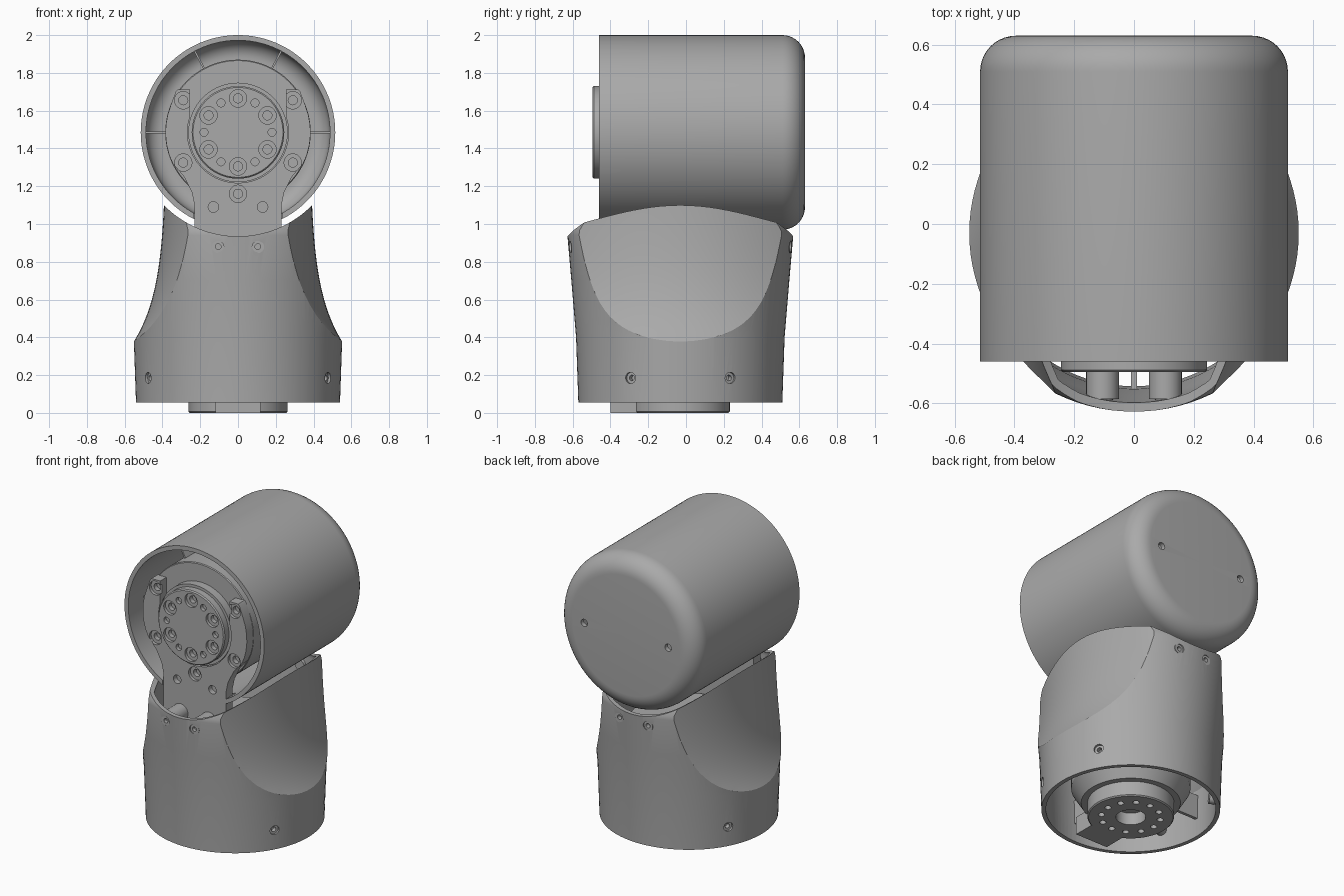
import bpy, bmesh
from math import sin, cos, pi, radians, exp, sqrt
from mathutils import Vector, Matrix

if "Cube" in bpy.data.objects:
    bpy.data.objects.remove(bpy.data.objects["Cube"])

grey = bpy.data.materials.new("plain grey")
grey.use_nodes = True
grey.diffuse_color = (0.4, 0.4, 0.4, 1)
grey.node_tree.nodes["Principled BSDF"].inputs["Base Color"].default_value = grey.diffuse_color

HEAD = Vector((0, 0, 1.485))     # axis of the head runs along y through here
FOOT = Vector((0, -0.03, 0))     # upright axis of the base
TO_Y = Matrix.Rotation(-pi / 2, 4, 'X')


def finish(name, bm):
    bmesh.ops.remove_doubles(bm, verts=bm.verts, dist=1e-5)
    bmesh.ops.recalc_face_normals(bm, faces=bm.faces)
    me = bpy.data.meshes.new(name)
    bm.to_mesh(me)
    bm.free()
    ob = bpy.data.objects.new(name, me)
    bpy.context.collection.objects.link(ob)
    return ob


def lathe(name, profile, origin, turn=Matrix(), steps=96):
    """Spin (radius, height) points into a solid."""
    bm = bmesh.new()
    vs = [bm.verts.new((r, 0, h)) for r, h in profile]
    es = [bm.edges.new(p) for p in zip(vs, vs[1:])]
    bmesh.ops.spin(bm, geom=vs + es, cent=(0, 0, 0), axis=(0, 0, 1),
                   angle=2 * pi, steps=steps)
    bm.transform(Matrix.Translation(origin) @ turn)
    return finish(name, bm)


def rods(name, r, spans, sides=24):
    """Cylinders between pairs of points, in one object."""
    bm = bmesh.new()
    for a, b in spans:
        a, b = Vector(a), Vector(b)
        turn = (b - a).to_track_quat('Z', 'Y').to_matrix().to_4x4()
        bmesh.ops.create_cone(bm, cap_ends=True, segments=sides, radius1=r, radius2=r,
                              depth=(b - a).length,
                              matrix=Matrix.Translation((a + b) / 2) @ turn)
    return finish(name, bm)


def boxes(name, items):
    """Boxes given as (centre, size, angle about the head axis)."""
    bm = bmesh.new()
    for c, s, ang in items:
        m = Matrix.Rotation(ang, 4, 'Y') @ Matrix.Translation(c) @ Matrix.Diagonal((*s, 1))
        bmesh.ops.create_cube(bm, size=1, matrix=m)
    return finish(name, bm)


def boolean(ob, tool, op='DIFFERENCE'):
    mod = ob.modifiers.new("cut", 'BOOLEAN')
    mod.operation, mod.solver, mod.object = op, 'EXACT', tool
    dg = bpy.context.evaluated_depsgraph_get()
    me = bpy.data.meshes.new_from_object(ob.evaluated_get(dg))
    ob.modifiers.clear()
    ob.data = me
    bpy.data.objects.remove(tool)
    return ob


def along_y(points, y0, y1):
    return [((x, y0, z), (x, y1, z)) for x, z in points]


def ring(r, angles):
    return [(r * cos(radians(a)), HEAD.z + r * sin(radians(a))) for a in angles]


def screw_holes(ob, points, face, wide=0.046, narrow=0.024):
    """Counterbored holes sunk from a front face."""
    boolean(ob, rods("bore", wide, along_y(points, face - 0.02, face + 0.02)))
    boolean(ob, rods("socket", narrow, along_y(points, face - 0.02, face + 0.05)))


# Base: flared tube, flanks scooped, top cradling the head
def waist(inset):
    bm = bmesh.new()
    ys = [-0.7 + 1.4 * i / 28 for i in range(29)]
    loops = []
    for i in range(49):
        z = -0.1 + 1.4 * i / 48
        w = 0.38 + 0.167 * exp((0.385 - z) / 0.274) - inset
        side = [(w - 0.475 * y * y, y) for y in ys]
        pts = side + [(-x, y) for x, y in reversed(side)]
        loops.append([bm.verts.new((x, y + FOOT.y, z)) for x, y in pts])
    n = len(loops[0])
    for a, b in zip(loops, loops[1:]):
        for j in range(n):
            bm.faces.new((a[j], a[(j + 1) % n], b[(j + 1) % n], b[j]))
    bm.faces.new(loops[0])
    bm.faces.new(loops[-1])
    return finish("waist", bm)


def base_solid(name, inset, low, high):
    prof = [(0.54, low), (0.552, 0.4), (0.577, 0.7), (0.598, 0.94), (0.596, 0.965),
            (0.582, 1.0), (0.5, high)]
    prof = [(0, low)] + [(r - inset, z) for r, z in prof] + [(0, high)]
    return boolean(lathe(name, prof, FOOT), waist(inset), 'INTERSECT')


base = base_solid("base_shell", 0, 0.055, 1.13)
boolean(base, base_solid("base_hollow", 0.03, -0.05, 1.2))
boolean(base, rods("cradle", 0.55, [((0, -1, HEAD.z), (0, 1, HEAD.z))], 128))

# Screw seats around the base
ends = [(Vector((x, FOOT.y + s * 0.62, 0.88)), Vector((0, -s, 0)))
        for s in (-1, 1) for x in (-0.105, 0.105)]
ends += [(FOOT + Vector((0.57 * cos(a), 0.57 * sin(a), 0.185)), Vector((-cos(a), -sin(a), 0)))
         for a in (radians(d) for d in (29, 151, 209, 331))]
boolean(base, rods("screw_bore", 0.03, [(p, p + d * 0.1) for p, d in ends]))
seats = rods("base_screws", 0.034, [(p + d * 0.04, p + d * 0.09) for p, d in ends])
boolean(seats, rods("socket", 0.015, [(p, p + d * 0.07) for p, d in ends]))

# Head: hollow tube with a rounded closed back
arc = [(cos(radians(a)), sin(radians(a))) for a in range(0, 91, 9)]
outer = [(0.395 + 0.12 * c, 0.51 + 0.12 * s) for c, s in arc]
inner = [(0.395 + 0.09 * c, 0.51 + 0.09 * s) for c, s in reversed(arc)]
head = lathe("head_shell", [(0, 0.63)] + outer[::-1] + [(0.515, -0.46), (0.487, -0.46)]
             + inner[::-1] + [(0, 0.6)], HEAD, TO_Y, 128)
boolean(head, boxes("notch", [((0, -0.42, 1.0), (0.47, 0.14, 0.3), 0)]))
boolean(head, rods("back_holes", 0.024, along_y([(-0.31, HEAD.z), (0.31, HEAD.z)], 0.57, 0.7)))

# Ribs between the head shell and its motor
ribs = boxes("head_ribs", [((0.435, 0.12, 0), (0.12, 0.84, 0.01), -radians(a))
                           for a in (0, 62, 118, 180)])
ribs.location = HEAD

# Head motor with its output flange
lathe("head_motor", [(0, -0.39), (0.38, -0.39), (0.385, -0.385), (0.385, 0.5), (0, 0.5)],
      HEAD, TO_Y)
lathe("flange_collar", [(0, -0.445), (0.263, -0.445), (0.263, -0.38), (0, -0.38)], HEAD, TO_Y)
flange = lathe("output_flange", [(0, -0.495), (0.238, -0.495), (0.245, -0.488),
                                 (0.245, -0.44), (0, -0.44)], HEAD, TO_Y)
screw_holes(flange, ring(0.18, range(30, 390, 60)), -0.495)
boolean(flange, rods("pins", 0.021, along_y(ring(0.18, range(0, 360, 60)), -0.52, -0.47)))

# Forked bracket holding the motor
half = [(0.23, 0.6), (0.23, 1.1), (0.245, 1.17), (0.285, 1.25), (0.345, 1.32)]
half += ring(0.384, range(-18, 30, 8)) + [(0.33, 1.7), (0.32, 1.712), (0.255, 1.712)]
half += ring(0.268, range(18, -91, -9))
bm = bmesh.new()
outline = half + [(-x, z) for x, z in reversed(half[:-1])]
face = bm.faces.new([bm.verts.new((x, -0.455, z)) for x, z in outline])
res = bmesh.ops.extrude_face_region(bm, geom=[face])
bmesh.ops.translate(bm, vec=(0, 0.07, 0),
                    verts=[g for g in res["geom"] if isinstance(g, bmesh.types.BMVert)])
bracket = finish("fork_bracket", bm)
screw_holes(bracket, [(x, z) for x in (-0.29, 0.29) for z in (1.325, 1.655)] + [(0, 1.16)], -0.455)
boolean(bracket, rods("pins", 0.028, along_y([(-0.13, 1.09), (0.13, 1.09)], -0.5, -0.42)))
rods("bracket_posts", 0.055, along_y([(-0.105, 0.88), (0.105, 0.88)], -0.585, -0.44))

# Base motor, mounting disc and cable tab
lathe("base_motor", [(0, 0.1), (0.3, 0.1), (0.36, 0.2), (0.36, 0.68), (0, 0.68)], FOOT)
disc = lathe("mount_disc", [(0, 0), (0.255, 0), (0.262, 0.007), (0.262, 0.11), (0, 0.11)], FOOT)
bolts = [FOOT + Vector((0.18 * cos(a), 0.18 * sin(a), 0)) for a in
         (radians(d) for d in range(0, 360, 30))]
up = Vector((0, 0, 0.05))
boolean(disc, rods("bolt_holes", 0.02, [(p - up, p + up) for p in bolts]))
boolean(disc, rods("centre_hole", 0.09, [(FOOT - up, FOOT + up * 1.6)], 48))
boxes("cable_tab", [((0, -0.33, 0.06), (0.24, 0.14, 0.12), 0)])

# Spokes bracing the base shell from inside
boxes("base_spokes", [((s * 0.43, FOOT.y, 0.26), (0.19, 0.02, 0.16), 0) for s in (-1, 1)]
      + [((0, FOOT.y + s * 0.43, 0.26), (0.02, 0.19, 0.16), 0) for s in (-1, 1)])

# Colour and shading
bpy.ops.object.select_all(action='DESELECT')
for ob in bpy.context.collection.objects:
    if ob.type == 'MESH':
        ob.data.materials.clear()
        ob.data.materials.append(grey)
        for p in ob.data.polygons:
            p.material_index = 0
        ob.select_set(True)
        bpy.context.view_layer.objects.active = ob
bpy.ops.object.shade_smooth_by_angle(angle=radians(28))
